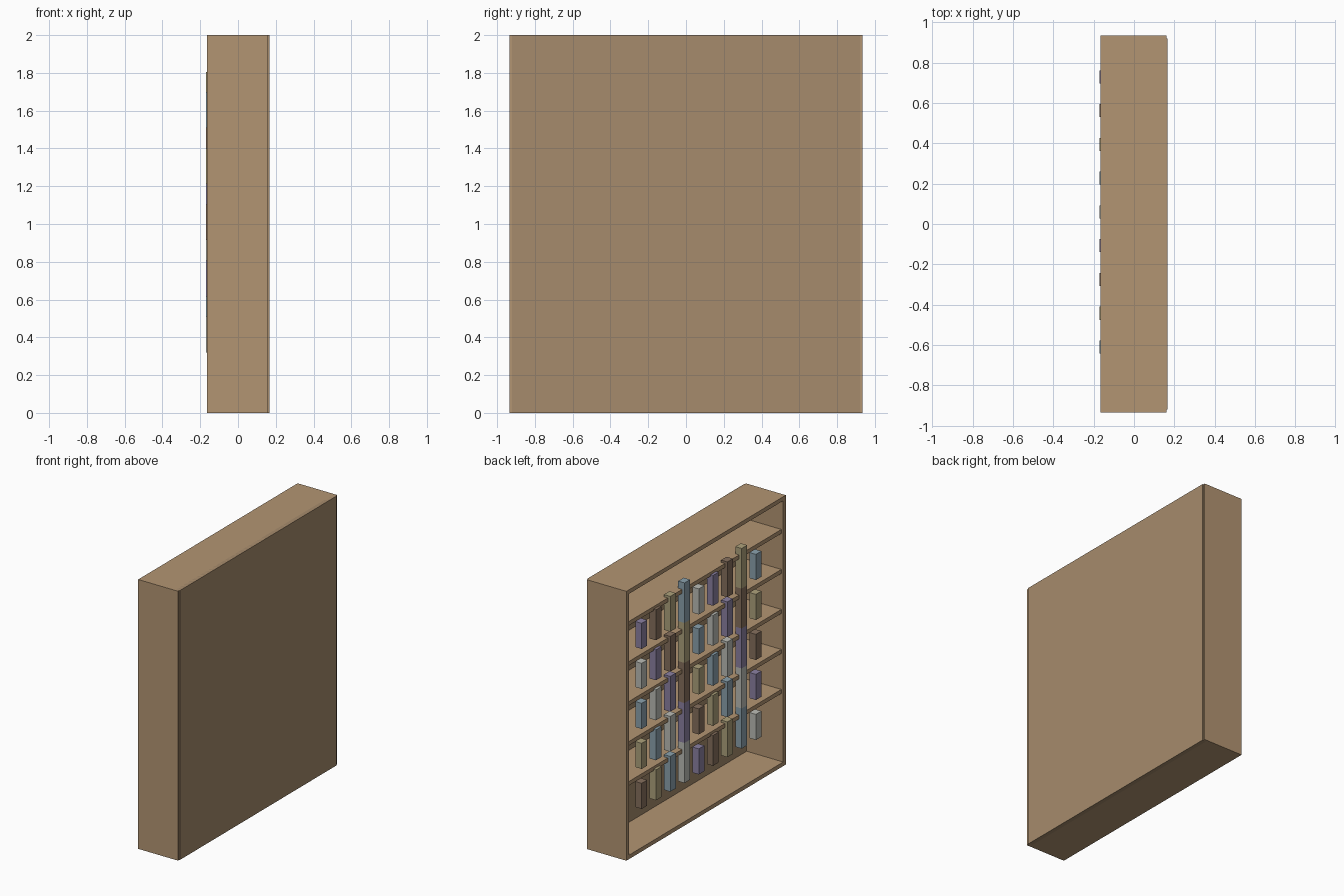
import bpy

if "Cube" in bpy.data.objects:
    bpy.data.objects.remove(bpy.data.objects["Cube"])


def material(name, rgb):
    m = bpy.data.materials.new(name)
    m.diffuse_color = (*rgb, 1)
    m.use_nodes = True
    m.node_tree.nodes["Principled BSDF"].inputs["Base Color"].default_value = m.diffuse_color
    return m


def box(name, lo, hi, mat):
    size = [b - a for a, b in zip(lo, hi)]
    mid = [(a + b) / 2 for a, b in zip(lo, hi)]
    bpy.ops.mesh.primitive_cube_add(size=1, location=mid)
    ob = bpy.context.object
    ob.name = name
    ob.scale = size
    bpy.ops.object.transform_apply(location=False, rotation=False, scale=True)
    ob.data.materials.append(mat)
    return ob


wood = material("wood", (0.45, 0.30, 0.17))
back_wood = material("back_wood", (0.38, 0.26, 0.15))
book_mats = [material("book_" + n, c) for n, c in [
    ("brown", (0.24, 0.16, 0.11)), ("tan", (0.42, 0.36, 0.20)),
    ("blue", (0.26, 0.36, 0.42)), ("pale", (0.50, 0.51, 0.47)),
    ("purple", (0.26, 0.22, 0.36))]]

FRONT, BACK, HALF, T = -0.165, 0.16, 0.935, 0.03
PITCH = 0.297

# Case: two sides, top and bottom boards, back panel; opens towards -x
for name, s in (("side_left", 1), ("side_right", -1)):
    y0, y1 = sorted((s * HALF, s * (HALF - T)))
    box(name, (FRONT, y0, 0), (BACK, y1, 2), wood)
inner = HALF - T
box("bottom_board", (FRONT, -inner, 0), (BACK, inner, T), wood)
box("top_board", (FRONT, -inner, 2 - T), (BACK, inner, 2), wood)
box("back_panel", (0.135, -0.92, 0), (0.166, 0.92, 2), back_wood)

# Five shelves
for r in range(5):
    top = 0.565 + r * PITCH
    box(f"shelf_{r + 1}", (-0.15, -inner, top - 0.03), (0.135, inner, top), wood)

# Five rows of books, heights repeating every four, colours every five
for r in range(5):
    for i in range(9):
        y = 0.73 - i * 0.1675
        z = 0.32 + r * PITCH
        h = 0.19 + 0.036 * (i % 4)
        box(f"book_{r + 1}_{i + 1}", (-0.17, y - 0.0325, z),
            (-0.118, y + 0.0325, z + h), book_mats[(i + r) % 5])
